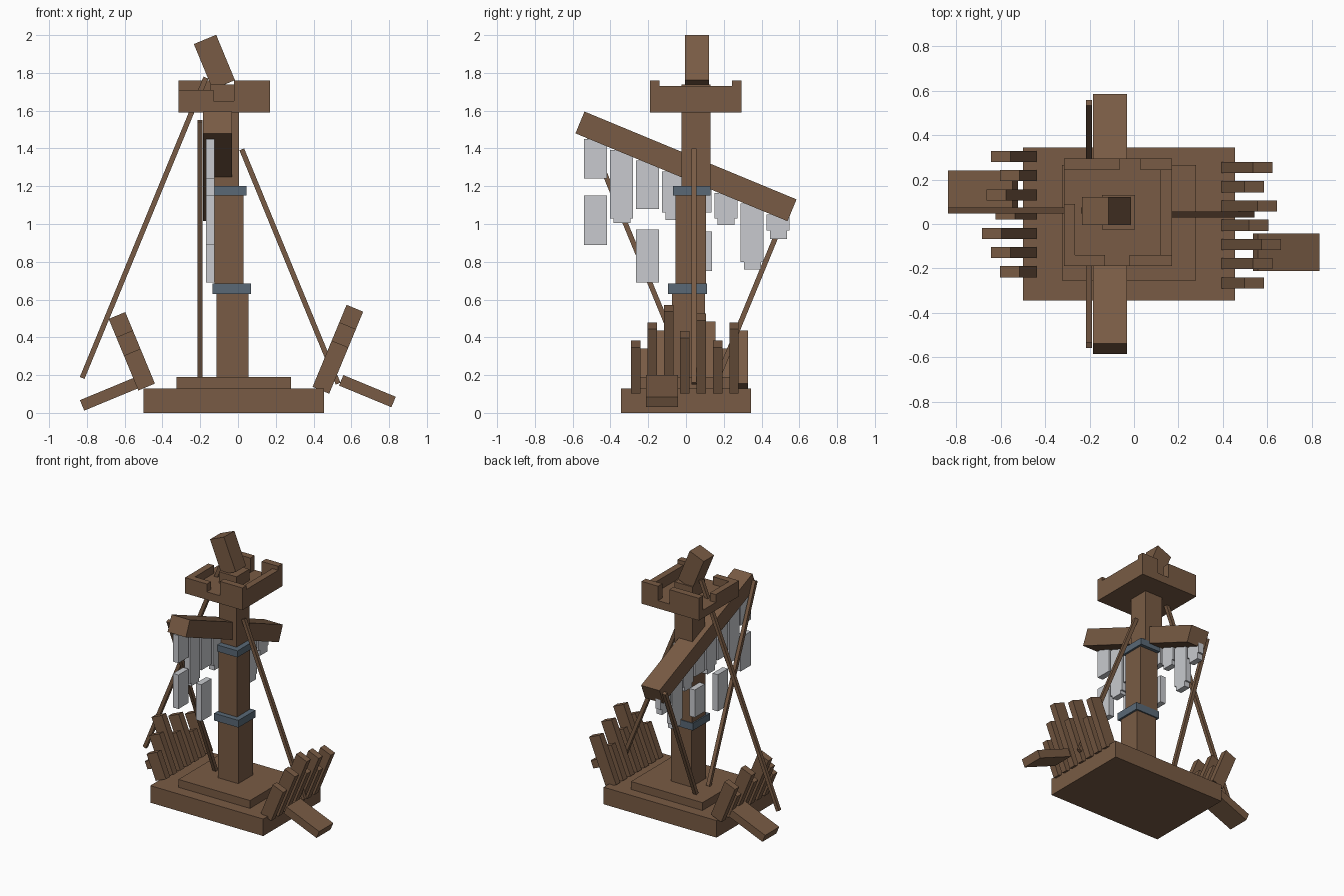
import bpy, bmesh, math
from mathutils import Vector, Matrix

if "Cube" in bpy.data.objects:
    bpy.data.objects.remove(bpy.data.objects["Cube"], do_unlink=True)

TILT = math.radians(22.5)


def material(name, rgb):
    m = bpy.data.materials.new(name)
    m.use_nodes = True
    m.diffuse_color = (*rgb, 1)
    m.node_tree.nodes["Principled BSDF"].inputs["Base Color"].default_value = (*rgb, 1)
    return m


WOOD = material("brown wood", (0.19, 0.105, 0.058))
IRON = material("blue grey iron", (0.1, 0.14, 0.18))
CLOTH = material("pale grey cloth", (0.58, 0.59, 0.62))


def block(name, centre, size, mat=WOOD, axis="Y", angle=0.0):
    """Box of a given size, turned about one axis through its centre."""
    bm = bmesh.new()
    bmesh.ops.create_cube(bm, size=1, matrix=Matrix.Diagonal((*size, 1)))
    mesh = bpy.data.meshes.new(name)
    bm.to_mesh(mesh)
    bm.free()
    mesh.materials.append(mat)
    ob = bpy.data.objects.new(name, mesh)
    bpy.context.collection.objects.link(ob)
    ob.matrix_world = Matrix.Translation(centre) @ Matrix.Rotation(angle, 4, axis)
    return ob


def span(name, x, y, z, mat=WOOD):
    """Upright box from its ranges along each axis."""
    ranges = (x, y, z)
    return block(name, [(a + b) / 2 for a, b in ranges], [b - a for a, b in ranges], mat)


def rope(name, start, end, width=0.027):
    """Square rod between two points in a plane parallel to x or y."""
    a, b = Vector(start), Vector(end)
    d = b - a
    if abs(d.x) > abs(d.y):
        axis, angle = "Y", math.atan2(d.x, d.z)
    else:
        axis, angle = "X", -math.atan2(d.y, d.z)
    return block(name, (a + b) / 2, (width, width, d.length), WOOD, axis, angle)


# Base and step
span("base", (-0.5, 0.455), (-0.345, 0.345), (0, 0.13))
span("step", (-0.325, 0.28), (-0.255, 0.265), (0.13, 0.19))

# Mast in three sections with iron bands
span("lower_mast", (-0.115, 0.055), (-0.075, 0.1), (0.19, 0.66))
span("middle_mast", (-0.125, 0.03), (-0.055, 0.105), (0.66, 1.175))
span("upper_mast", (-0.145, 0.005), (-0.025, 0.13), (1.175, 1.738))
span("lower_band", (-0.135, 0.07), (-0.095, 0.11), (0.63, 0.685), IRON)
span("upper_band", (-0.15, 0.045), (-0.07, 0.13), (1.15, 1.2), IRON)
block("broken_mast_top", (-0.125, 0.058, 1.857), (0.128, 0.125, 0.26), angle=-TILT)

# Lookout platform with a broken rim
LEFT, RIGHT = (0.12, 0.17), (-0.315, -0.265)
FRONT, BACK = (-0.19, -0.14), (0.243, 0.295)
span("lookout_floor", (-0.315, 0.17), (-0.19, 0.295), (1.59, 1.65))
span("rim_front_right", (-0.315, -0.13), FRONT, (1.65, 1.71))
span("rim_front_left", (-0.02, 0.17), FRONT, (1.65, 1.76))
span("rim_left", LEFT, (-0.14, 0.243), (1.65, 1.73))
span("rim_right", RIGHT, (-0.14, 0.09), (1.65, 1.71))
span("rim_back_right", (-0.315, -0.065), BACK, (1.65, 1.76))
span("rim_back_left", (0.03, 0.17), BACK, (1.65, 1.76))

# Sloping yard
block("yard", (-0.108, 0, 1.305), (0.155, 1.215, 0.125), axis="X", angle=-TILT)

# Torn sail strips hanging from the yard: bottom height and tatter height
strips = [(1.24, 0), (1.03, 1.005), (1.08, 0), (1.06, 1.02),
          (1.06, 0), (1.03, 0.995), (0.8, 0.76), (0.965, 0.92)]
SAIL_X = (-0.17, -0.125)
for i, (bottom, tatter) in enumerate(strips):
    y = -0.54 + 0.138 * i
    top = 1.45 - 0.414 * (y + 0.54)
    span(f"sail_strip_{i + 1}", SAIL_X, (y, y + 0.122), (bottom, top), CLOTH)
    if tatter:
        span(f"sail_tatter_{i + 1}", SAIL_X, (y + 0.018, y + 0.108), (tatter, bottom), CLOTH)
for i, (y, low, high) in enumerate([(-0.54, 0.89, 1.15), (-0.264, 0.69, 0.97), (0.015, 0.75, 0.96)]):
    span(f"loose_sail_{i + 1}", SAIL_X, (y, y + 0.122), (low, high), CLOTH)

# Rigging
rope("right_stay", (-0.825, 0.06, 0.185), (-0.17, 0.06, 1.775))
rope("left_stay", (0.02, 0.043, 1.395), (0.53, 0.043, 0.155))
rope("front_yard_rope", (-0.202, -0.545, 1.545), (-0.202, 0.015, 0.19))
rope("back_yard_rope", (-0.202, 0.545, 1.1), (-0.202, 0.17, 0.19))


# Leaning rows of broken planks, one on each side
def plank_row(name, side, inner, first_y, lengths):
    along = Vector((side * math.sin(TILT), 0, math.cos(TILT)))
    across = Vector((side * math.cos(TILT), 0, -math.sin(TILT)))
    for i, length in enumerate(lengths):
        corner = Vector((inner[0], first_y + 0.0865 * i, inner[1]))
        centre = corner + along * length / 2 + across * 0.0475
        block(f"{name}_{i + 1}", centre, (0.095, 0.05, length), angle=side * TILT)


plank_row("left_plank", 1, (0.395, 0.138), -0.265, [0.265, 0.37, 0.47, 0.32, 0.42, 0.265, 0.37])
plank_row("right_plank", -1, (-0.44, 0.155), -0.215, [0.2, 0.305, 0.41, 0.25, 0.355, 0.2, 0.305])

# Loose boards fallen outward
block("left_fallen_board", (0.685, -0.127, 0.115), (0.3, 0.17, 0.06), angle=TILT)
block("right_fallen_board", (-0.68, 0.155, 0.1), (0.315, 0.17, 0.06), angle=-TILT)
